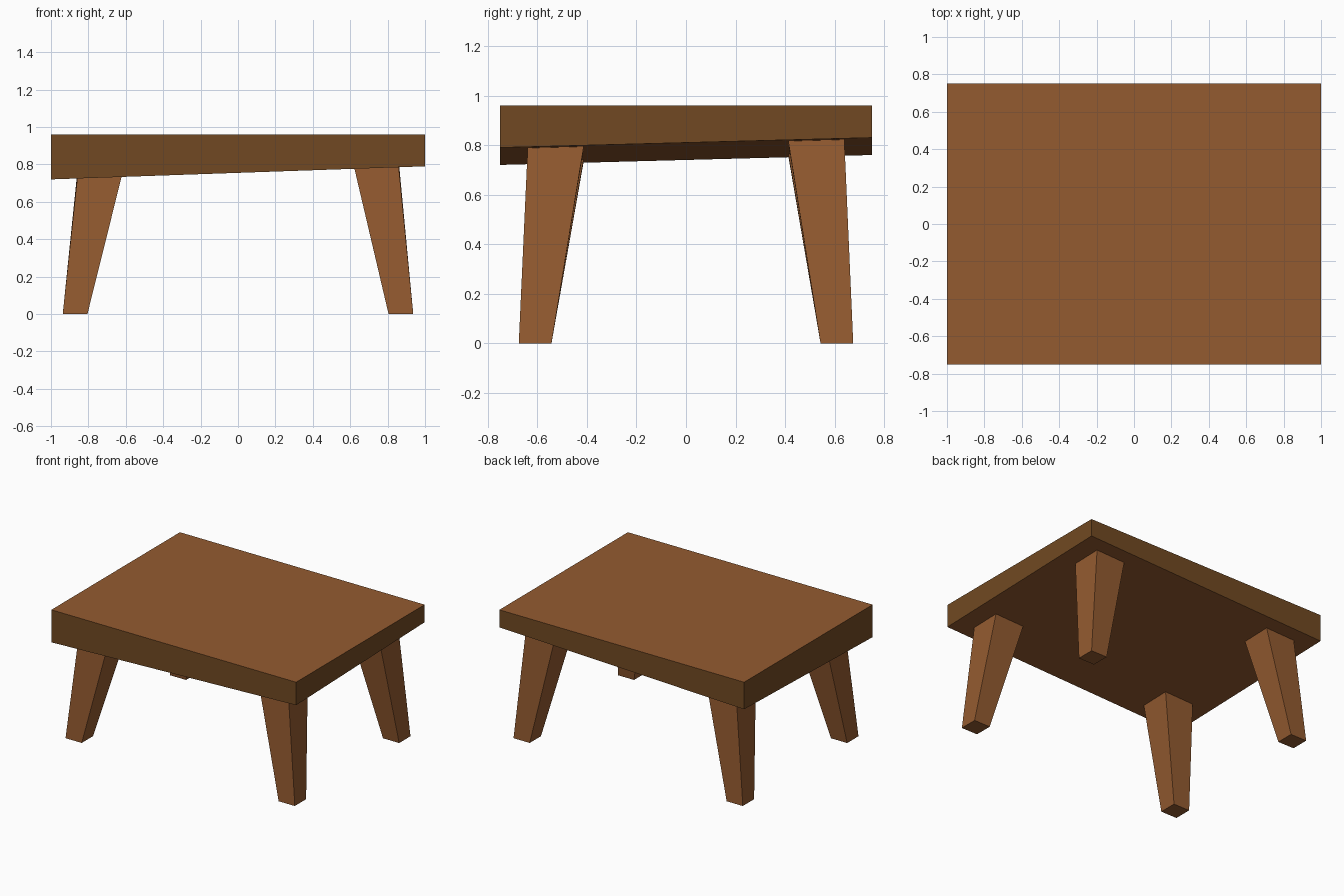
import bpy

if "Cube" in bpy.data.objects:
    bpy.data.objects.remove(bpy.data.objects["Cube"])


def lin(c):
    c /= 255
    return c / 12.92 if c <= 0.04045 else ((c + 0.055) / 1.055) ** 2.4


def material(name, rgb):
    m = bpy.data.materials.new(name)
    m.diffuse_color = [lin(c) for c in rgb] + [1]
    m.use_nodes = True
    m.node_tree.nodes["Principled BSDF"].inputs["Base Color"].default_value = m.diffuse_color
    return m


warm_wood = material("warm_wood", (148, 91, 48))
dark_wood = material("dark_edge_wood", (113, 73, 34))


def underside(x, y):
    """Height of the gently tilted underside of the top."""
    return 0.775 + 0.035 * x + 0.0267 * y


def block(name, low, high, mats):
    """Six-sided solid from four lower and four upper corners."""
    faces = [(3, 2, 1, 0), (4, 5, 6, 7)]
    faces += [(i, (i + 1) % 4, (i + 1) % 4 + 4, i + 4) for i in range(4)]
    me = bpy.data.meshes.new(name)
    me.from_pydata(low + high, [], faces)
    for m in mats:
        me.materials.append(m)
    ob = bpy.data.objects.new(name, me)
    bpy.context.collection.objects.link(ob)
    return ob


def rect(x0, x1, y0, y1):
    return [(x0, y0), (x1, y0), (x1, y1), (x0, y1)]


# Table top: flat above, tilted below, darker around the edges
corners = rect(-1, 1, -0.75, 0.75)
top = block("table_top",
            [(x, y, underside(x, y)) for x, y in corners],
            [(x, y, 0.96) for x, y in corners],
            [warm_wood, dark_wood])
for p in top.data.polygons:
    p.material_index = 1 if abs(p.normal.z) < 0.5 else 0

# Four splayed, tapered legs, cut to meet the underside
for sx, side in ((-1, "left"), (1, "right")):
    for sy, end in ((-1, "front"), (1, "back")):
        def span(s, a, b):
            return sorted((s * a, s * b))
        foot = rect(*span(sx, 0.805, 0.937), *span(sy, 0.543, 0.675))
        head = rect(*span(sx, 0.622, 0.859), *span(sy, 0.413, 0.639))
        block(f"{end}_{side}_leg",
              [(x, y, 0) for x, y in foot],
              [(x, y, underside(x, y)) for x, y in head],
              [warm_wood])
